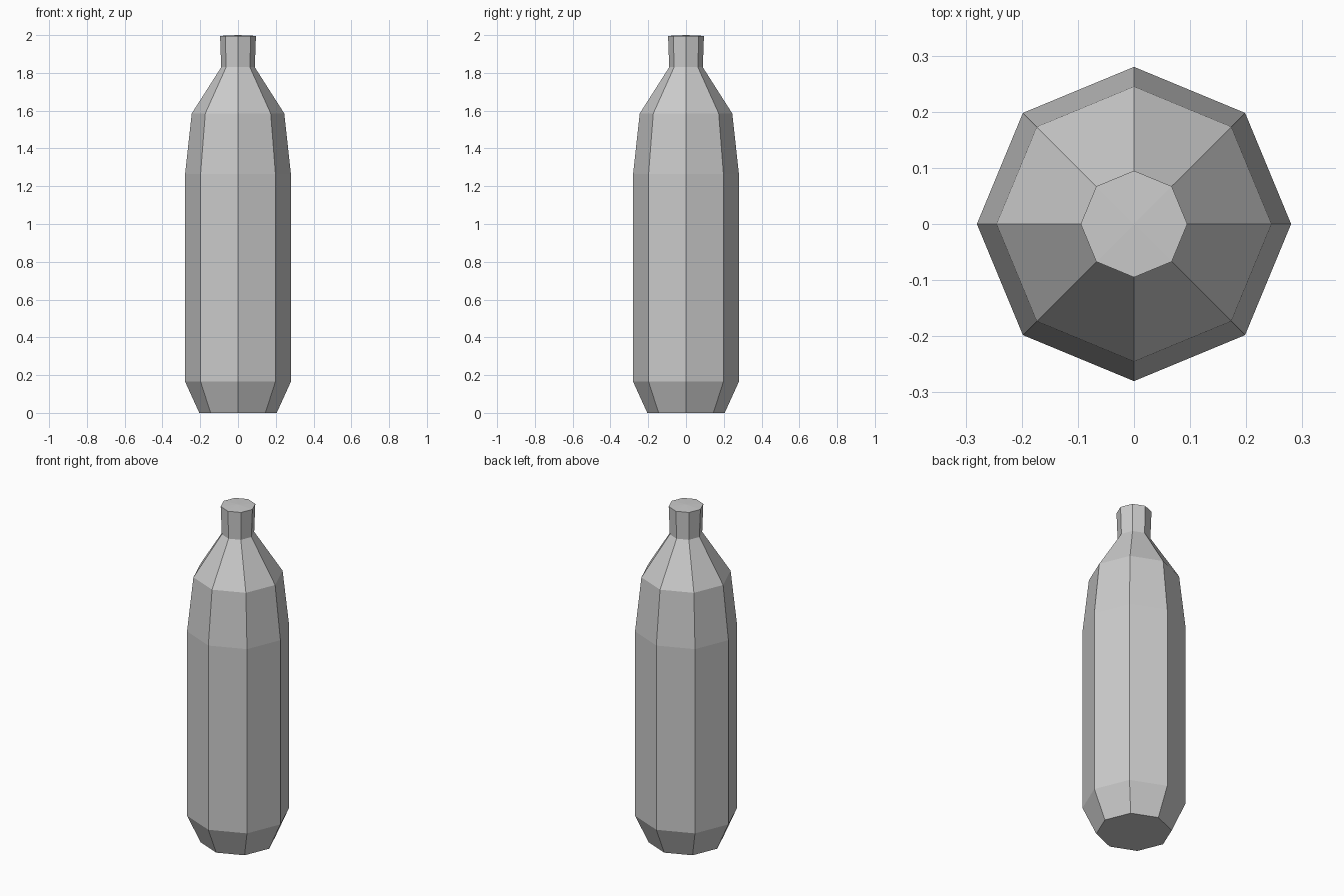
import bpy, bmesh
from math import cos, sin, tau

cube = bpy.data.objects.get("Cube")
if cube:
    bpy.data.objects.remove(cube, do_unlink=True)

SIDES = 8
# Radius and height from base to lip
PROFILE = [(0.205, 0.0), (0.28, 0.165), (0.28, 1.265), (0.245, 1.585),
           (0.089, 1.83), (0.095, 1.996)]

# Plain grey
grey = bpy.data.materials.new("plain_grey")
grey.use_nodes = True
colour = (0.6, 0.6, 0.6, 1)
grey.diffuse_color = colour
grey.node_tree.nodes["Principled BSDF"].inputs["Base Color"].default_value = colour

# Eight-sided bottle body
bm = bmesh.new()
rings = [[bm.verts.new((r * cos(tau * i / SIDES), r * sin(tau * i / SIDES), z))
          for i in range(SIDES)] for r, z in PROFILE]
for low, high in zip(rings, rings[1:]):
    for i in range(SIDES):
        j = (i + 1) % SIDES
        bm.faces.new((low[i], low[j], high[j], high[i]))

# Closed base and slightly raised top
base = bm.verts.new((0, 0, 0))
top = bm.verts.new((0, 0, 2))
for i in range(SIDES):
    j = (i + 1) % SIDES
    bm.faces.new((base, rings[0][j], rings[0][i]))
    bm.faces.new((top, rings[-1][i], rings[-1][j]))

mesh = bpy.data.meshes.new("bottle")
bm.to_mesh(mesh)
bm.free()
mesh.materials.append(grey)
bpy.context.collection.objects.link(bpy.data.objects.new("bottle", mesh))
